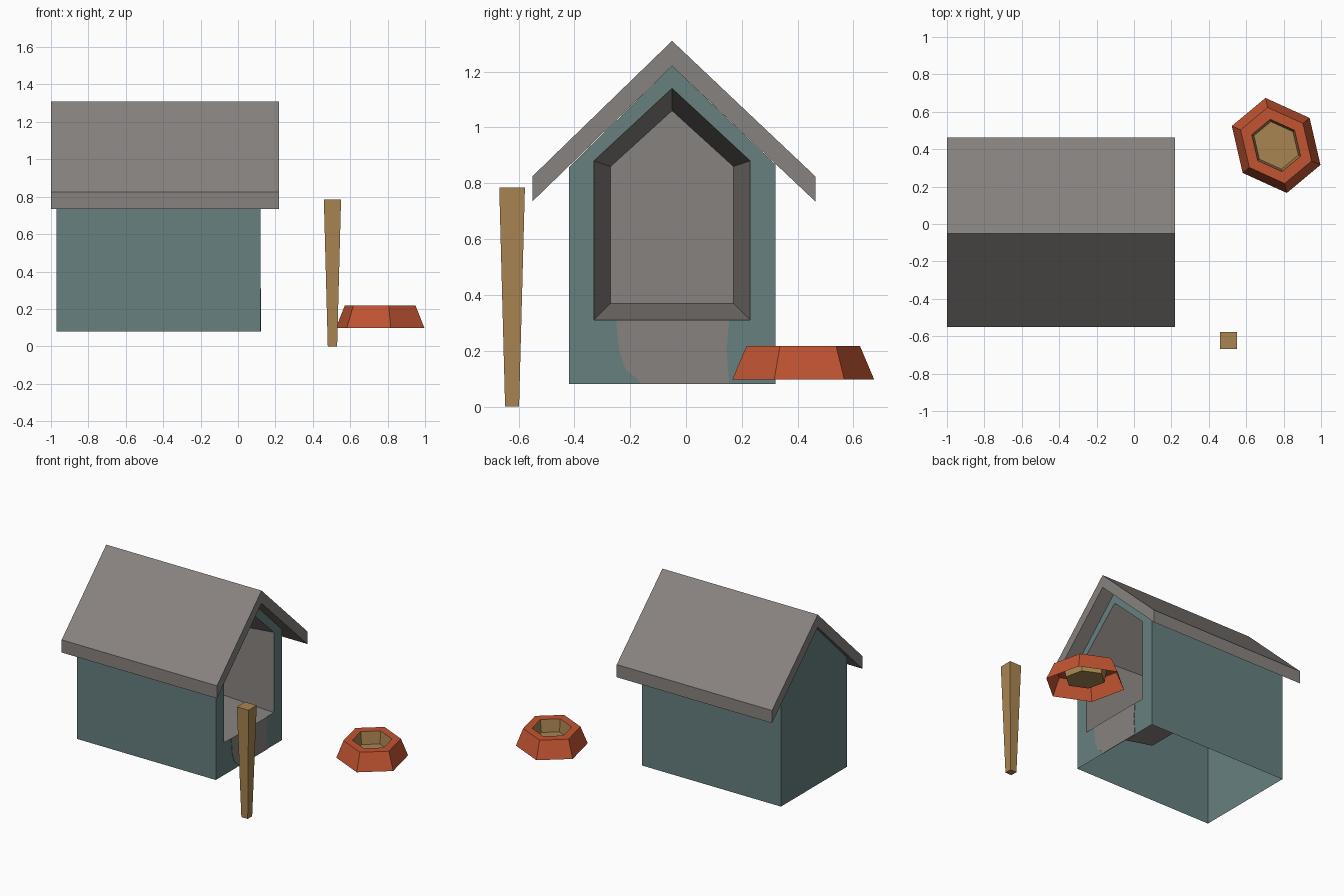
import bpy
import bmesh

if "Cube" in bpy.data.objects:
    bpy.data.objects.remove(bpy.data.objects["Cube"])


def material(name, rgb):
    m = bpy.data.materials.new(name)
    m.diffuse_color = (*rgb, 1.0)
    m.use_nodes = True
    m.node_tree.nodes["Principled BSDF"].inputs["Base Color"].default_value = m.diffuse_color
    return m


TEAL = material("teal_paint", (0.135, 0.215, 0.215))
GREY = material("warm_grey", (0.245, 0.225, 0.212))
RED = material("brick_red", (0.54, 0.09, 0.032))
TAN = material("tan_wood", (0.40, 0.235, 0.085))


def loft(name, rings, mats, bands, cap_first=None, cap_last=None, skip=()):
    """Join successive closed rings with quads; bands gives the material of each
    band, caps give the material of the end faces (None leaves an end open)."""
    bm = bmesh.new()
    loops = [[bm.verts.new(p) for p in ring] for ring in rings]
    n = len(rings[0])
    for b, (lo, hi) in enumerate(zip(loops, loops[1:])):
        for i in range(n):
            if (b, i) in skip:
                continue
            j = (i + 1) % n
            bm.faces.new((lo[i], lo[j], hi[j], hi[i])).material_index = bands[b]
    if cap_first is not None:
        bm.faces.new(loops[0][::-1]).material_index = cap_first
    if cap_last is not None:
        bm.faces.new(loops[-1]).material_index = cap_last
    bmesh.ops.recalc_face_normals(bm, faces=bm.faces)
    me = bpy.data.meshes.new(name)
    bm.to_mesh(me)
    bm.free()
    for m in mats:
        me.materials.append(m)
    ob = bpy.data.objects.new(name, me)
    bpy.context.collection.objects.link(ob)
    return ob


def at_x(x, profile):
    return [(x, y, z) for y, z in profile]


# House: gabled walls open underneath, with a tapering grey doorway recess
gable = [(-0.42, 0.08), (0.32, 0.08), (0.32, 0.868), (-0.05, 1.22), (-0.42, 0.857)]
door = [(-0.33, 0.31), (0.23, 0.31), (0.23, 0.88), (-0.05, 1.14), (-0.33, 0.88)]
inner = [(-0.27, 0.37), (0.17, 0.37), (0.17, 0.86), (-0.05, 1.06), (-0.27, 0.86)]
loft("house_walls",
     [at_x(-0.97, gable), at_x(0.12, gable), at_x(0.12, door), at_x(-0.38, inner)],
     [TEAL, GREY], [0, 0, 1], cap_first=0, cap_last=1,
     skip={(0, 0), (0, 2), (0, 3)})  # no floor, top covered by the roof

# Roof: thick chevron with vertical eave ends
chevron = [(-0.55, 0.735), (-0.05, 1.22), (0.463, 0.735),
           (0.463, 0.825), (-0.05, 1.31), (-0.55, 0.825)]
loft("roof", [at_x(-1.0, chevron), at_x(0.22, chevron)], [GREY], [0], 0, 0)

# Worn grey patch painted below the doorway
patch = [(-0.16, 0.08), (0.155, 0.08), (0.145, 0.2), (0.155, 0.31),
         (-0.25, 0.31), (-0.24, 0.2), (-0.215, 0.13), (-0.18, 0.105)]
loft("doorway_patch", [at_x(0.119, patch), at_x(0.123, patch)], [GREY], [0], 0, 0)


# Post: square stake tapering towards the ground
def square(half, z):
    return [(0.505 + sx * half, -0.623 + sy * half, z)
            for sx, sy in ((-1, -1), (1, -1), (1, 1), (-1, 1))]


loft("post", [square(0.025, 0.0), square(0.046, 0.785)], [TAN], [0], 0, 0)

# Bowl: hexagonal shell, flat rim and hanging tan cup, open underneath
half_hex = [(0.237, -0.104), (0.179, 0.147), (-0.057, 0.254)]
hexagon = half_hex + [(-x, -y) for x, y in half_hex]


def hex_ring(scale, z):
    return [(0.76 + x * scale, 0.42 + y * scale, z) for x, y in hexagon]


loft("bowl",
     [hex_ring(1.0, 0.097), hex_ring(0.8, 0.217), hex_ring(0.55, 0.217),
      hex_ring(0.5, 0.13)],
     [RED, TAN], [0, 0, 1], cap_last=1)
